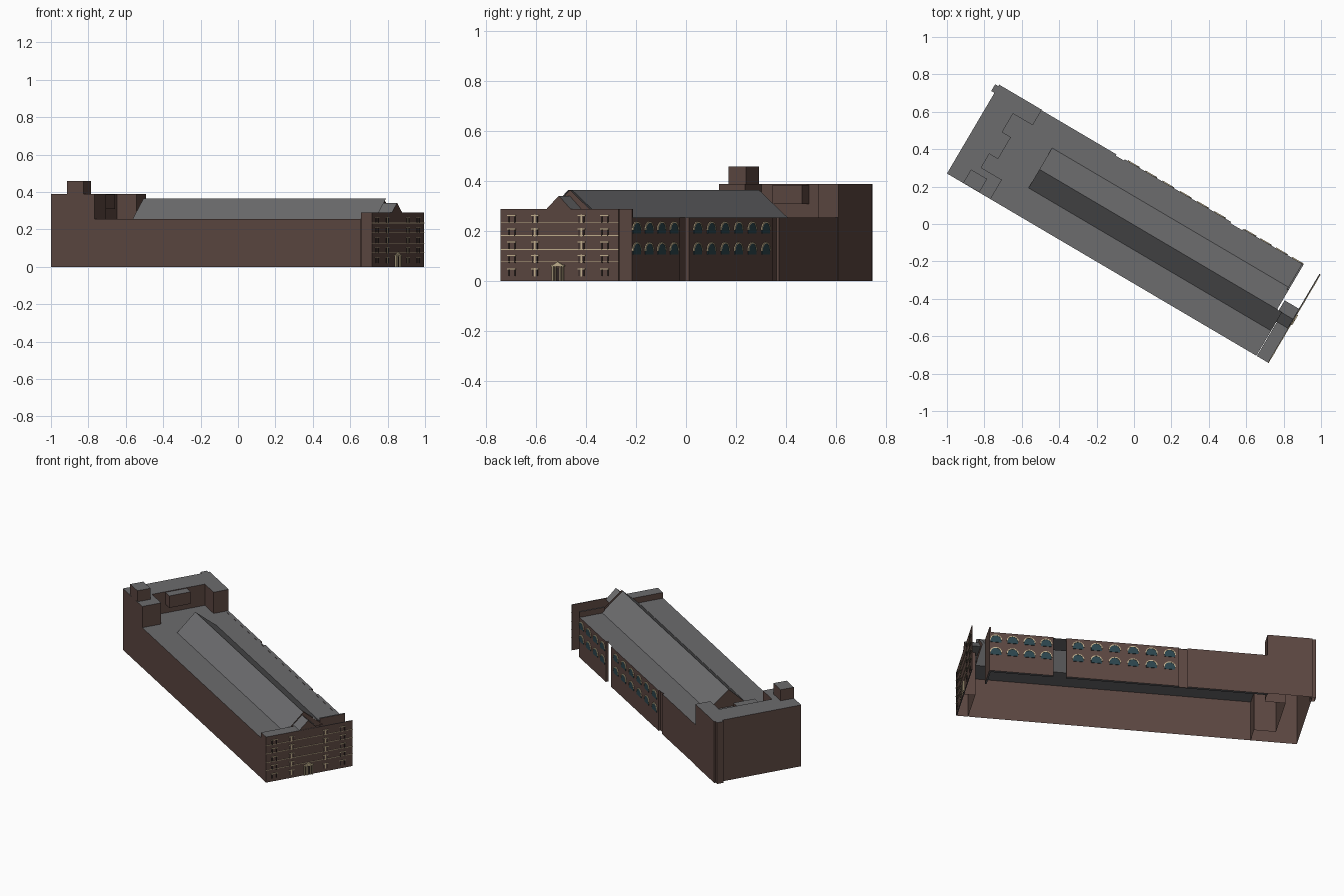
import bpy, bmesh, math
from mathutils import Matrix, Vector

cube = bpy.data.objects.get("Cube")
if cube:
    bpy.data.objects.remove(cube, do_unlink=True)

# Local frame: u along the hall, v across it, turned in plan
PLACE = Matrix.Translation((-1, 0.27, 0)) @ Matrix.Rotation(math.radians(-30.5), 4, 'Z')
LENGTH, WIDTH = 1.993, 0.548
EAVE, RIDGE, TALL, FRONT = 0.255, 0.365, 0.39, 0.29


def material(name, rgb):
    m = bpy.data.materials.new(name)
    m.use_nodes = True
    m.diffuse_color = (*rgb, 1)
    m.node_tree.nodes["Principled BSDF"].inputs["Base Color"].default_value = (*rgb, 1)
    return m


BRICK = material("brown brick", (0.105, 0.062, 0.052))
ROOF = material("grey roofing", (0.15, 0.15, 0.155))
CREAM = material("cream stone", (0.55, 0.45, 0.28))
GLASS = material("dark teal glass", (0.025, 0.06, 0.075))
DARK = material("dark window", (0.03, 0.02, 0.018))


def prism(bm, pts, offset, closed=True, base=True):
    """Sweep a 3D outline along an offset; optionally leave it open."""
    a = [bm.verts.new(p) for p in pts]
    b = [bm.verts.new(Vector(p) + Vector(offset)) for p in pts]
    n = len(pts)
    for i in range(n if closed else n - 1):
        j = (i + 1) % n
        bm.faces.new((a[i], a[j], b[j], b[i]))
    if closed:
        bm.faces.new(b)
        if base:
            bm.faces.new(a[::-1])


def finish(bm, name, mats):
    """Make the object; a second material goes on upward-facing faces."""
    bmesh.ops.recalc_face_normals(bm, faces=bm.faces)
    bm.normal_update()
    for f in bm.faces:
        f.material_index = int(len(mats) > 1 and abs(f.normal.z) > 0.3)
    bm.transform(PLACE)
    me = bpy.data.meshes.new(name)
    bm.to_mesh(me)
    bm.free()
    for m in mats:
        me.materials.append(m)
    ob = bpy.data.objects.new(name, me)
    bpy.context.collection.objects.link(ob)
    return ob


def block(name, plan, z0, z1, base=False):
    bm = bmesh.new()
    prism(bm, [(u, v, z0) for u, v in plan], (0, 0, z1 - z0), base=base)
    return finish(bm, name, (BRICK, ROOF))


def rect(u0, u1, v0, v1):
    return [(u0, v0), (u1, v0), (u1, v1), (u0, v1)]


# Main hall: front wall, flat side roofs and the long pitched roof
profile = [(0, 0), (0, EAVE), (0.155, EAVE), (0.27, RIDGE), (0.403, EAVE), (0.54, EAVE)]
bm = bmesh.new()
prism(bm, [(0.415, v, z) for v, z in profile], (1.475, 0, 0), closed=False)
finish(bm, "main_hall", (BRICK, ROOF))

bm = bmesh.new()
prism(bm, [(1.89, v, z) for v, z in profile[:4]], (0.03, 0, 0), closed=False)
finish(bm, "hall_front_end", (BRICK, ROOF))

bm = bmesh.new()
for u in (0.415, 1.905):
    bm.faces.new([bm.verts.new((u, v, z)) for v, z in profile[2:5]])
finish(bm, "roof_gable_ends", (BRICK,))

# Low flat link between the hall and the tall block
bm = bmesh.new()
prism(bm, [(0.14, 0, 0), (0.14, 0, EAVE), (0.14, 0.54, EAVE)], (0.275, 0, 0), closed=False)
finish(bm, "link_roof", (BRICK, ROOF))

# Rear wall in panels, one bay left open
for name, u0, u1, v1 in (("rear_wall_plain", 0.26, 0.73, WIDTH),
                         ("rear_wall_recess", 0.73, 0.78, 0.536),
                         ("rear_wall_long", 0.78, 1.44, WIDTH),
                         ("rear_wall_short", 1.515, 1.89, WIDTH)):
    block(name, rect(u0, u1, 0.53, v1), 0, EAVE + 0.001, True)
block("rear_end_wall", rect(1.88, 1.89, 0.39, WIDTH), 0, FRONT, True)

# Tall U-shaped block with its rooftop boxes
block("tall_block", [(0, 0), (0.27, 0), (0.27, 0.12), (0.142, 0.12), (0.142, 0.455),
                     (0.264, 0.455), (0.264, 0.551), (0, 0.551)], 0, TALL)
block("penthouse", rect(0.1, 0.2, 0.001, 0.084), TALL - 0.01, 0.46)
block("overhanging_box", rect(0.14, 0.196, 0.205, 0.341), 0.31, 0.386, True)
block("corner_pilaster", rect(-0.02, 0.01, 0.5, 0.542), 0, TALL)

# Front block, small gabled roof and the freestanding facade
block("front_block", rect(1.923, 1.988, 0, 0.25), 0, FRONT)
bm = bmesh.new()
prism(bm, [(1.9, 0.21, FRONT - 0.002), (1.9, 0.268, 0.342), (1.9, 0.332, FRONT - 0.01)],
      (0.09, 0, 0), base=True)
finish(bm, "small_gable_roof", (BRICK, ROOF))
block("facade", rect(1.988, LENGTH, 0, WIDTH), 0, FRONT, True)


# Painted-on details for the rear wall
def arch(u, z, r, straight, steps=8):
    return [(u + r * math.cos(math.pi * i / steps), z + straight + r * math.sin(math.pi * i / steps))
            for i in range(steps + 1)]


glass, hood, sill = bmesh.new(), bmesh.new(), bmesh.new()
bays = [1.852 - 0.098 * i for i in range(4)] + [1.371 - 0.1072 * i for i in range(6)]
for u in bays:
    for z in (0.107, 0.19):
        pane = [(u - 0.031, z), (u + 0.031, z)] + arch(u, z, 0.031, 0.014)
        prism(glass, [(a, WIDTH, b) for a, b in pane], (0, 0.003, 0))
        ring = arch(u, z, 0.036, 0.014) + arch(u, z, 0.030, 0.014)[::-1]
        prism(hood, [(a, WIDTH, b) for a, b in ring], (0, 0.005, 0))
finish(glass, "arched_windows", (GLASS,))
finish(hood, "arched_window_hoods", (CREAM,))


# Facade stonework, windows and doorway
def plate(bm, v, z, w, h, depth=0.003):
    prism(bm, [(LENGTH, v - w / 2, z), (LENGTH, v + w / 2, z),
               (LENGTH, v + w / 2, z + h), (LENGTH, v - w / 2, z + h)], (depth, 0, 0))


stone, panes = sill, bmesh.new()
for z in (0.076, 0.125, 0.181, 0.233):
    plate(stone, WIDTH / 2, z, WIDTH, 0.003)
for floor in range(5):
    z = 0.03 + 0.0535 * floor
    for side in (-1, 1):
        inner, outer = 0.268 + side * 0.108, 0.268 + side * 0.216
        plate(stone, inner, z + 0.017, 0.034, 0.004, 0.004)
        plate(stone, inner, z - 0.011, 0.005, 0.034)
        plate(stone, outer, z + 0.017, 0.04, 0.004, 0.004)
        for s in (-1, 1):
            plate(panes, outer + s * 0.014, z - 0.010, 0.006, 0.026)
            plate(panes, inner + s * 0.011, z - 0.010, 0.004, 0.026)
finish(panes, "facade_windows", (DARK,))

for s in (-1, 1):
    for off in (0.012, 0.024):
        plate(stone, 0.268 + s * off, 0, 0.005, 0.058, 0.008)
plate(stone, 0.268, 0.058, 0.062, 0.006, 0.009)
prism(stone, [(LENGTH, 0.244, 0.064), (LENGTH, 0.292, 0.064), (LENGTH, 0.268, 0.078)],
      (0.008, 0, 0))
finish(stone, "facade_stonework", (CREAM,))
bm = bmesh.new()
plate(bm, 0.268, 0, 0.022, 0.055, 0.004)
finish(bm, "front_door", (DARK,))
